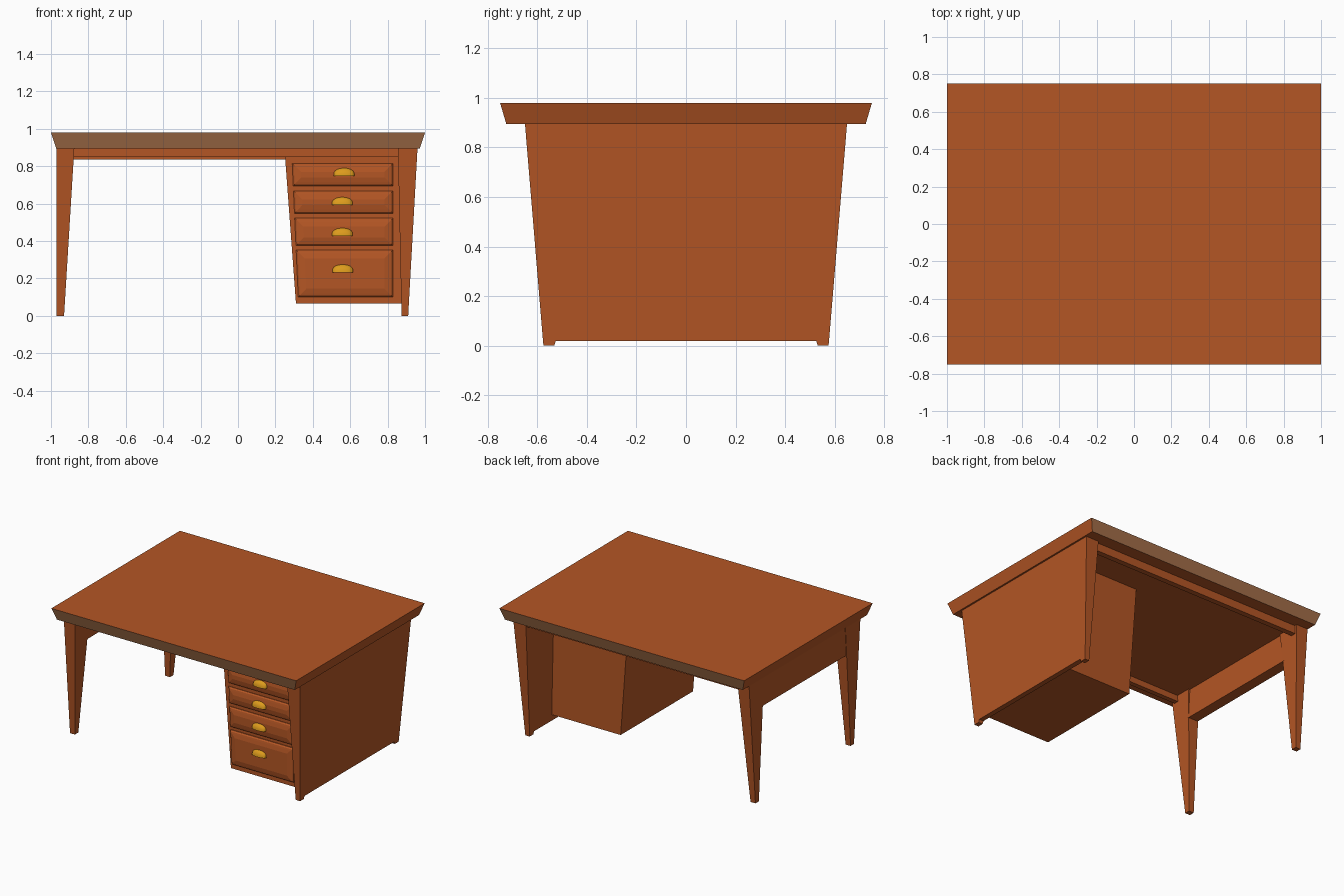
import bpy, bmesh, math

if "Cube" in bpy.data.objects:
    bpy.data.objects.remove(bpy.data.objects["Cube"])

def mat(name, c):
    m = bpy.data.materials.new(name)
    m.diffuse_color = (*c, 1)
    m.use_nodes = True
    m.node_tree.nodes["Principled BSDF"].inputs["Base Color"].default_value = m.diffuse_color
    return m

WOOD = mat("orange_wood", (0.456, 0.093, 0.018))
TAN = mat("tan_edge", (0.381, 0.162, 0.069))
GOLD = mat("gold_metal", (0.72, 0.33, 0.012))

def finish(name, bm, *mats):
    bmesh.ops.recalc_face_normals(bm, faces=bm.faces)
    me = bpy.data.meshes.new(name)
    bm.to_mesh(me)
    bm.free()
    for m in mats:
        me.materials.append(m)
    ob = bpy.data.objects.new(name, me)
    bpy.context.collection.objects.link(ob)
    return ob

def loft(bm, rings):
    """Closed solid through rings of equal point count."""
    vs = [[bm.verts.new(p) for p in r] for r in rings]
    n = len(vs[0])
    for a, b in zip(vs, vs[1:]):
        for i in range(n):
            bm.faces.new((a[i], a[(i + 1) % n], b[(i + 1) % n], b[i]))
    bm.faces.new(vs[0])
    bm.faces.new(vs[-1])

def rect(x0, x1, y0, y1, z):
    return [(x0, y0, z), (x1, y0, z), (x1, y1, z), (x0, y1, z)]

def block(name, low, high, *mats):
    """Tapered block between two horizontal rectangles (x0, x1, y0, y1, z)."""
    bm = bmesh.new()
    loft(bm, [rect(*low), rect(*high)])
    return finish(name, bm, *(mats or (WOOD,)))

# Table top: flares upward, front and back edges tan
top = block("table_top", (-.972, .972, -.725, .725, .895), (-1, 1, -.75, .75, .98), WOOD, TAN)
for p in top.data.polygons:
    if abs(p.normal.y) > .6:
        p.material_index = 1

# Left legs and the apron joining them
for s, n in ((-1, "front"), (1, "back")):
    lo, hi = sorted((s * .535, s * .575)), sorted((s * .475, s * .65))
    block(n + "_left_leg", (-.97, -.93, *lo, 0), (-.97, -.875, *hi, .9))
block("left_apron", (-.967, -.887, -.5, .5, .685), (-.967, -.887, -.5, .5, .9))

# Right side panel: tapered slab standing on two small feet
block("right_side_panel", (.874, .911, -.577, .577, .02), (.855, .96, -.65, .65, .9))
for s, n in ((-1, "front"), (1, "back")):
    lo, hi = sorted((s * .532, s * .575)), sorted((s * .525, s * .577))
    block(n + "_right_foot", (.875, .91, *lo, 0), (.874, .911, *hi, .02))

# Long rails under the top
block("front_rail", (-.9, .88, -.625, -.59, .85), (-.9, .88, -.625, -.59, .9))
block("back_rail", (-.9, .88, .59, .63, .835), (-.9, .88, .59, .63, .9))

# Drawer pedestal
block("drawer_pedestal", (.31, .88, -.525, .32, .065), (.248, .87, -.53, .32, .9))

# Drawer fronts: softly cushioned panels, each with a cup pull
def drawer_front(i, z0, z1):
    def left(z):
        return .322 - (z - .1) * .045
    def ring(d, y):
        a, b = z0 + d, z1 - d
        return [(left(a) + d, y, a), (.828 - d, y, a), (.828 - d, y, b), (left(b) + d, y, b)]
    bm = bmesh.new()
    loft(bm, [ring(0, -.52), ring(0, -.532), ring(.008, -.541), ring(.02, -.544), ring(.045, -.549)])
    finish("drawer_front_%d" % i, bm, WOOD)

def cup_pull(i, x, z):
    bm = bmesh.new()
    for k in range(13):
        a = math.pi * k / 12
        r = math.sin(a) ** .6 if 0 < k < 12 else 0
        for j in range(6):
            b = math.pi / 2 * j / 5
            bm.verts.new((x - .056 * math.cos(a), -.545 - .03 * r * math.cos(b),
                          z - .02 + .043 * r * math.sin(b)))
    bmesh.ops.remove_doubles(bm, verts=bm.verts, dist=.0005)
    res = bmesh.ops.convex_hull(bm, input=bm.verts)
    loose = [v for v in bm.verts if not v.link_faces]
    bmesh.ops.delete(bm, geom=loose, context='VERTS')
    ob = finish("cup_pull_%d" % i, bm, GOLD)
    bpy.ops.object.select_all(action='DESELECT')
    ob.select_set(True)
    bpy.context.view_layer.objects.active = ob
    bpy.ops.object.shade_smooth_by_angle(angle=math.radians(40))

DRAWERS = [(.695, .815, .567, .767), (.548, .668, .558, .612),
           (.375, .522, .558, .447), (.1, .352, .56, .252)]
for i, (z0, z1, hx, hz) in enumerate(DRAWERS, 1):
    drawer_front(i, z0, z1)
    cup_pull(i, hx, hz)
